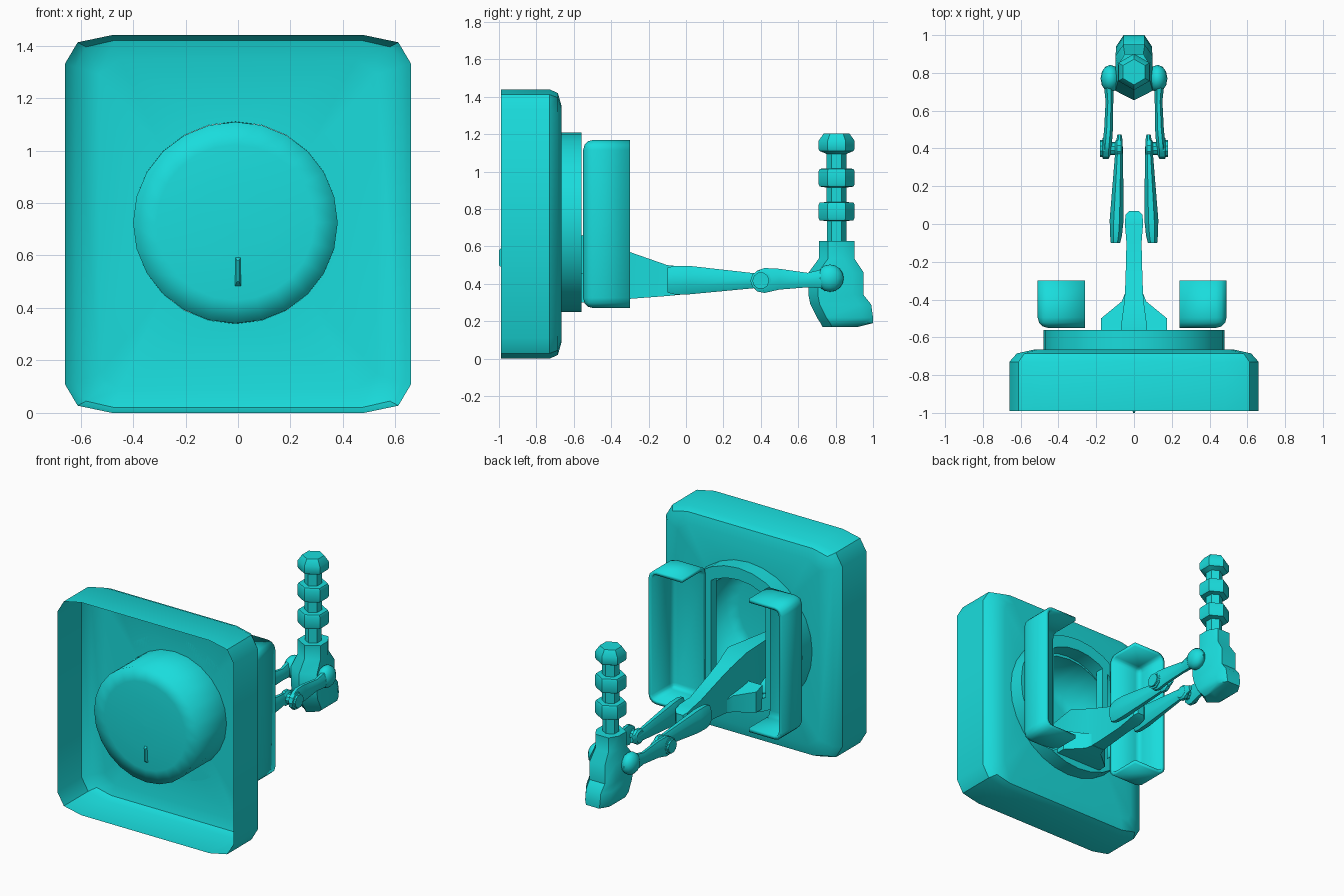
import bpy, bmesh, math
from mathutils import Vector, Matrix

if "Cube" in bpy.data.objects:
    bpy.data.objects.remove(bpy.data.objects["Cube"])

MAT = bpy.data.materials.new("teal")
MAT.diffuse_color = (0.01, 0.72, 0.72, 1)
MAT.use_nodes = True
MAT.node_tree.nodes["Principled BSDF"].inputs["Base Color"].default_value = MAT.diffuse_color
ZC = 0.725  # height of the plate centre


def finish(name, bm, angle=35):
    bmesh.ops.recalc_face_normals(bm, faces=bm.faces[:])
    me = bpy.data.meshes.new(name)
    bm.to_mesh(me)
    bm.free()
    me.polygons.foreach_set("use_smooth", [True] * len(me.polygons))
    me.set_sharp_from_angle(angle=math.radians(angle))
    me.materials.append(MAT)
    ob = bpy.data.objects.new(name, me)
    bpy.context.collection.objects.link(ob)
    return ob


def skin(bm, loops, closed=False):
    """Join successive point loops with quads; returns vertex rings."""
    rings = [[bm.verts.new(p) for p in lp] for lp in loops]
    n = len(rings[0])
    pairs = list(zip(rings, rings[1:])) + ([(rings[-1], rings[0])] if closed else [])
    for a, b in pairs:
        for i in range(n):
            j = (i + 1) % n
            bm.faces.new((a[i], a[j], b[j], b[i]))
    return rings


def loft(name, loops, caps=(True, True), closed=False, angle=35):
    bm = bmesh.new()
    rings = skin(bm, loops, closed)
    for use, ring in zip(caps, (rings[0], rings[-1])):
        if use and not closed:
            bm.faces.new(ring)
    return finish(name, bm, angle)


def ellipse_y(y, xc, hx, zc, hz, n=8, turn=0.5):
    """Loop in the xz plane."""
    return [Vector((xc + hx * math.cos((i + turn) * math.tau / n), y,
                    zc + hz * math.sin((i + turn) * math.tau / n))) for i in range(n)]


def box_y(y, hx, z0, z1):
    return [Vector(p) for p in ((-hx, y, z0), (hx, y, z0), (hx, y, z1), (-hx, y, z1))]


def rounded_rect(y, hx, hz, cx, cz):
    """Rounded rectangle in xz, corners of size cx by cz in two segments."""
    pts = []
    for sx, sz in ((1, 1), (-1, 1), (-1, -1), (1, -1)):
        corner = [(hx, hz - cz), (hx - cx * .27, hz - cz * .25), (hx - cx, hz)]
        if sx * sz < 0:
            corner.reverse()
        pts += [Vector((sx * x, y, 0.72 + sz * z)) for x, z in corner]
    return pts


# Open-fronted pan with a round hole in its back wall
bm = bmesh.new()
rings = skin(bm, [rounded_rect(-.99, .66, .72, .18, .11),
                  rounded_rect(-.73, .66, .72, .18, .11),
                  rounded_rect(-.685, .62, .70, .15, .10),
                  rounded_rect(-.665, .53, .63, .08, .06)])
hole = [bm.verts.new(p) for p in ellipse_y(-.665, -.01, .39, ZC, .385, 24, 0)]
edges = [bm.edges.new((hole[i], hole[i - 1])) for i in range(24)]
last = rings[-1]
edges += [bm.edges.get((last[i], last[i - 1])) for i in range(len(last))]
bmesh.ops.triangle_fill(bm, edges=edges, use_beauty=True)
finish("wall_pan", bm, 40)

# Hollow drum bulging into the pan, soft front face
loft("drum", [ellipse_y(y, -.01, r, ZC, r * .985, 24, 0) for y, r in
              ((-.66, .39), (-.968, .39), (-.978, .30), (-.985, .15), (-.987, .01))],
     caps=(False, True), angle=180)

# Mounting ring behind the pan
loft("mount_ring", [ellipse_y(y, 0, r, .73, r, 28, 0) for y, r in
                    ((-.665, .48), (-.56, .48), (-.56, .40), (-.665, .40))], closed=True)

# Uprights across the ring opening, and side trays open to the back and inside
for s, side in ((1, "right"), (-1, "left")):
    bm = bmesh.new()
    bmesh.ops.create_cube(bm, size=1, matrix=Matrix.Translation((s * .225, -.59, .73))
                          @ Matrix.Diagonal((.04, .06, .68, 1)))
    finish(side + "_upright", bm)

    bm = bmesh.new()
    bmesh.ops.create_cube(bm, size=1, matrix=Matrix.Translation((s * .375 - .01, -.425, .72))
                          @ Matrix.Diagonal((.25, .25, .90, 1)))
    bm.normal_update()
    gone = [f for f in bm.faces if f.normal.y > .5 or f.normal.x * s < -.5]
    bmesh.ops.delete(bm, geom=gone, context='FACES')
    bmesh.ops.bevel(bm, geom=[e for e in bm.edges if len(e.link_faces) == 2],
                    offset=.055, segments=3, profile=.5, affect='EDGES')
    # make the sheet face outwards before thickening inwards
    tray = finish(side + "_tray", bm)
    outer = max(tray.data.polygons, key=lambda p: abs(p.normal.x) * p.area)
    mod = tray.modifiers.new("thickness", 'SOLIDIFY')
    mod.thickness = .025
    mod.offset = -1 if outer.normal.x * s > 0 else 1

# Central beam and its spreading foot on the ring
loft("beam", [box_y(*v) for v in ((-1.0, .004, .50, .58), (-.93, .03, .44, .64),
                                  (-.55, .07, .32, .66), (-.40, .05, .315, .605),
                                  (-.30, .045, .32, .57), (-.10, .04, .335, .50),
                                  (0, .048, .345, .49), (.05, .045, .36, .475),
                                  (.07, .025, .375, .46))])
loft("beam_foot", [box_y(*v) for v in ((-.57, .175, .30, .46), (-.50, .175, .30, .44),
                                       (-.41, .065, .31, .42), (-.36, .045, .315, .40))])

# Paired jointed links
for s, side in ((1, "right"), (-1, "left")):
    loft(side + "_rear_link", [ellipse_y(y, s * x, hx, z, hz) for y, x, hx, z, hz in
         ((-.10, .098, .027, .42, .072), (-.06, .095, .034, .42, .083),
          (.02, .092, .04, .42, .082), (.35, .08, .024, .417, .045),
          (.44, .077, .018, .417, .035), (.475, .077, .012, .42, .02))])
    loft(side + "_front_link", [ellipse_y(y, s * x, hx, z, hz) for y, x, hx, z, hz in
         ((.355, .148, .02, .415, .03), (.38, .146, .027, .415, .06),
          (.42, .142, .027, .418, .072), (.50, .135, .025, .425, .06),
          (.65, .13, .022, .42, .042), (.76, .135, .03, .43, .06))])
    pin = []
    for x, r in ((.06, .04), (.07, .052), (.09, .052), (.10, .035), (.125, .035),
                 (.135, .056), (.165, .056), (.168, .045), (.18, .045)):
        pin.append([Vector((s * x, .40 + r * math.cos(a * math.tau / 10),
                            .417 + r * math.sin(a * math.tau / 10))) for a in range(10)])
    loft(side + "_knee_pin", pin)
    bm = bmesh.new()
    bmesh.ops.create_uvsphere(bm, u_segments=12, v_segments=8, radius=1,
                              matrix=Matrix.Translation((s * .125, .77, .43))
                              @ Matrix.Diagonal((.052, .073, .073, 1)))
    finish(side + "_ball_joint", bm)

# Socket body with a projecting toe
body = []
for z, y0, y1, hx in ((.17, .73, .92, .06), (.19, .72, 1.0, .085), (.22, .70, 1.0, .095),
                      (.29, .665, .99, .095), (.34, .655, .95, .098), (.46, .655, .95, .098),
                      (.535, .71, .90, .085), (.63, .71, .90, .085)):
    right = [(hx, y0 + .05), (hx, y1 - .06), (hx * .58, y1)]
    pts = [(0, y0)] + right + [(-x, y) for x, y in reversed(right)]
    body.append([Vector((x, y, z)) for x, y in pts])
loft("socket_body", body)

# Hexagonal post with collars
post = [(.60, .052), (.735, .052)]
for z in (.74, .92):
    post += [(z, .09), (z + .012, .096), (z + .083, .096), (z + .095, .09), (z + .097, .054)]
    post += [(z + .175, .054)]
post += [(1.11, .09), (1.12, .096), (1.165, .096), (1.205, .068)]
loft("post", [[Vector((r * math.sin(i * math.tau / 6), .805 + r * math.cos(i * math.tau / 6), z))
               for i in range(6)] for z, r in post])
